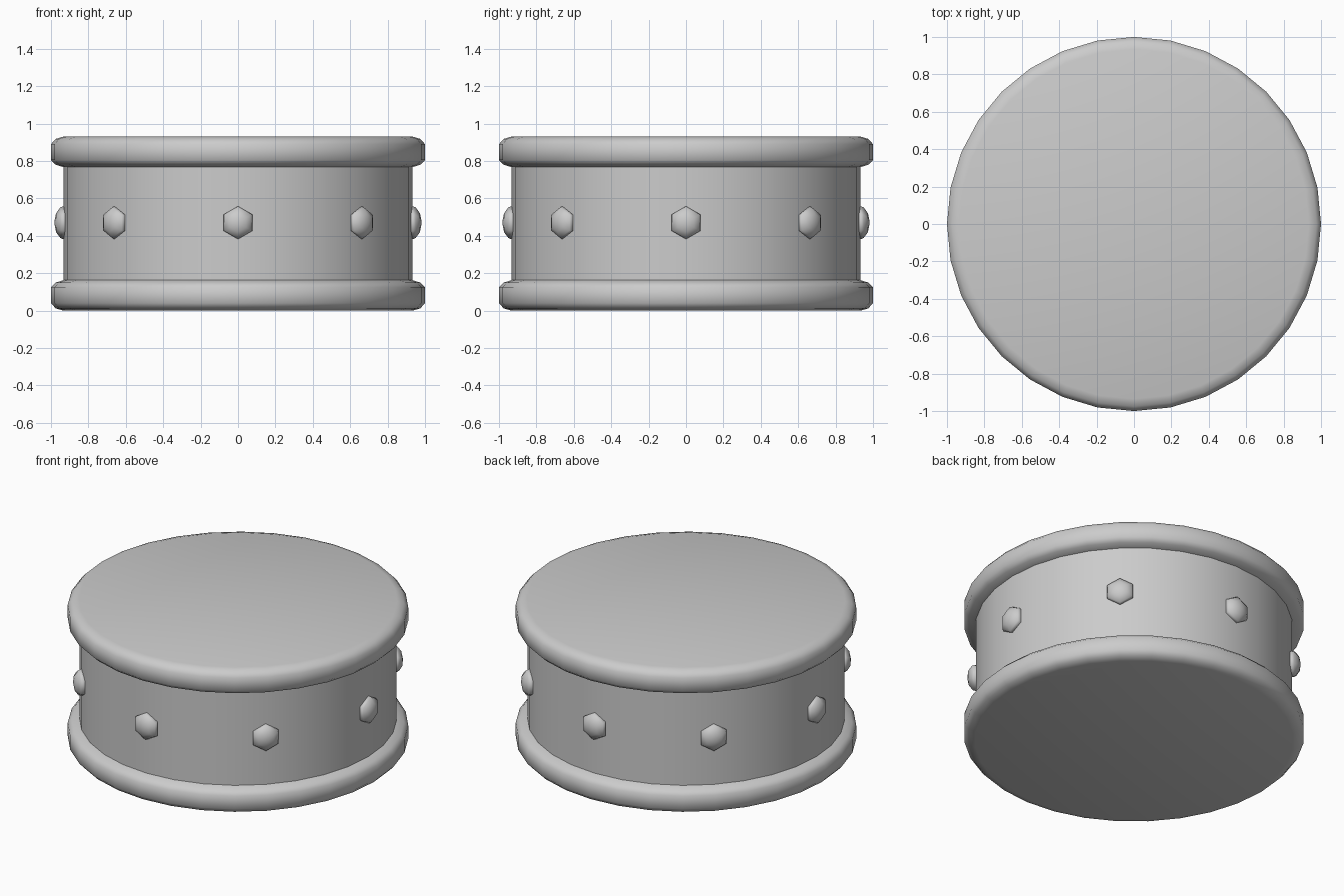
import bpy, bmesh, math
from mathutils import Matrix

if "Cube" in bpy.data.objects:
    bpy.data.objects.remove(bpy.data.objects["Cube"])


def lathe(name, profile, segments, matrix=None, angle=40):
    """Revolve (radius, height) points about z; close both ends with caps."""
    bm = bmesh.new()
    rings = []
    for r, z in profile:
        rings.append([bm.verts.new((r * math.cos(2 * math.pi * i / segments),
                                    r * math.sin(2 * math.pi * i / segments), z))
                      for i in range(segments)])
    for a, b in zip(rings, rings[1:]):
        for i in range(segments):
            j = (i + 1) % segments
            bm.faces.new((a[i], a[j], b[j], b[i]))
    bm.faces.new(rings[0][::-1])
    bm.faces.new(rings[-1])
    bmesh.ops.recalc_face_normals(bm, faces=bm.faces)
    mesh = bpy.data.meshes.new(name)
    bm.to_mesh(mesh)
    bm.free()
    ob = bpy.data.objects.new(name, mesh)
    bpy.context.collection.objects.link(ob)
    if matrix:
        ob.matrix_world = matrix
    bpy.ops.object.select_all(action='DESELECT')
    ob.select_set(True)
    bpy.context.view_layer.objects.active = ob
    bpy.ops.object.shade_smooth_by_angle(angle=math.radians(angle))
    return ob


# Drum shell with both rounded hoops and flat skins, in one closed profile
hoop = [(0.935, 0.0), (0.975, 0.012), (1.0, 0.04), (1.0, 0.125),
        (0.975, 0.15), (0.932, 0.163)]
HEIGHT = 0.93
profile = hoop + [(r, HEIGHT - z) for r, z in reversed(hoop)]
lathe("drum_body", profile, 32, angle=55)

# Eight hexagonal domed studs around the shell
stud = [(0.07, -0.03), (0.088, 0.01), (0.082, 0.025), (0.05, 0.048), (0.015, 0.055)]
for k in range(8):
    m = (Matrix.Rotation(k * math.pi / 4, 4, 'Z')
         @ Matrix.Translation((0.925, 0, HEIGHT / 2 + 0.005))
         @ Matrix.Rotation(math.pi / 2, 4, 'Y'))
    lathe(f"stud_{k + 1}", stud, 6, m, angle=60)
